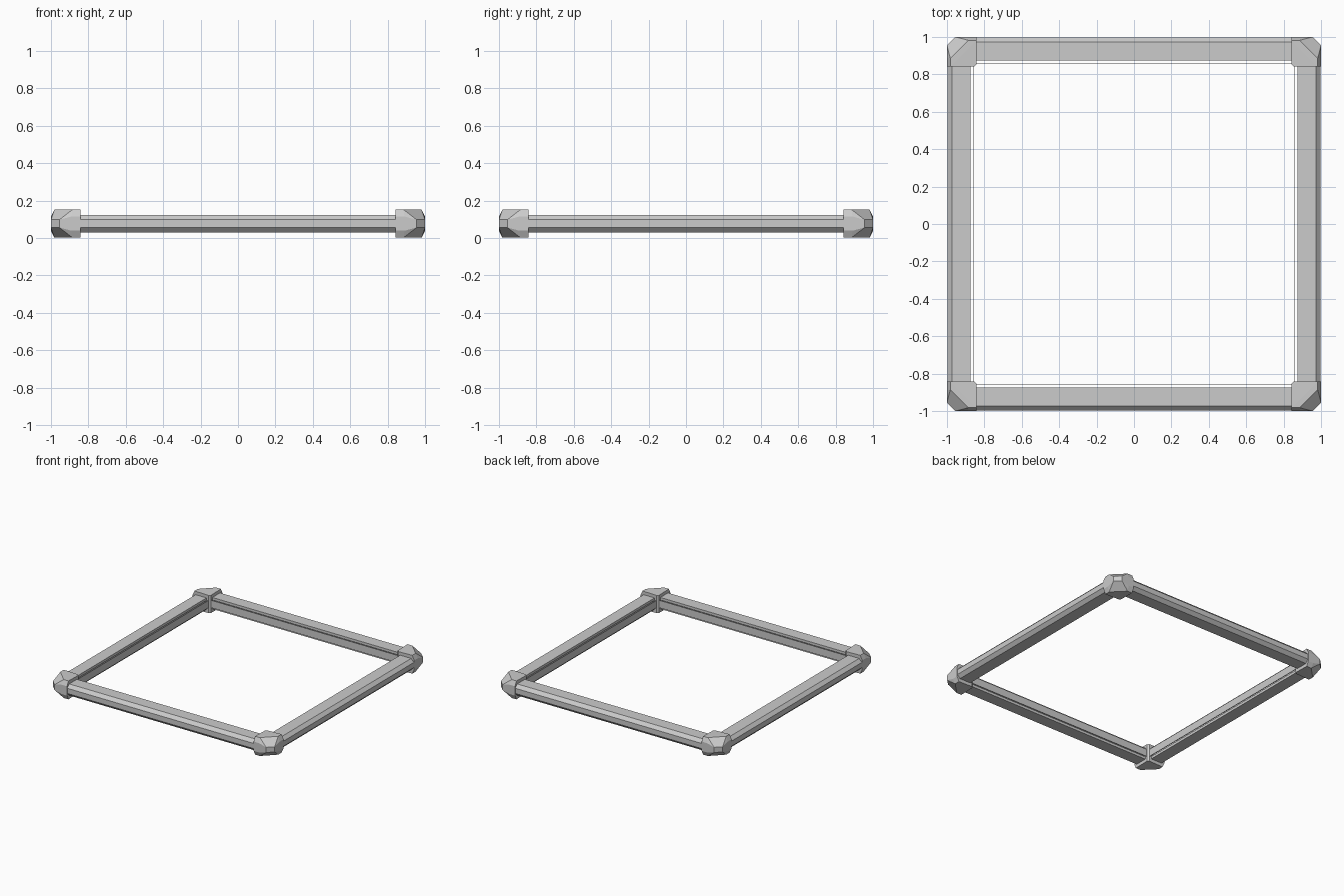
import bpy, bmesh, math
from mathutils import Vector, Matrix

if "Cube" in bpy.data.objects:
    bpy.data.objects.remove(bpy.data.objects["Cube"])

ZC = 0.077   # mid height of the frame
END = 0.158  # length of a corner block


def add_object(name, bm, turn):
    bmesh.ops.recalc_face_normals(bm, faces=bm.faces[:])
    me = bpy.data.meshes.new(name)
    bm.to_mesh(me)
    bm.free()
    ob = bpy.data.objects.new(name, me)
    bpy.context.collection.objects.link(ob)
    me.transform(Matrix.Rotation(turn * math.pi / 2, 4, 'Z'))
    return ob


def extruded(name, profile, half, turn):
    # profile points are (inward distance from outer side, height from mid)
    bm = bmesh.new()
    f = bm.faces.new([bm.verts.new((-half, v - 1, ZC + w)) for v, w in profile])
    r = bmesh.ops.extrude_face_region(bm, geom=[f])
    moved = [g for g in r['geom'] if isinstance(g, bmesh.types.BMVert)]
    bmesh.ops.translate(bm, verts=moved, vec=Vector((2 * half, 0, 0)))
    return add_object(name, bm, turn)


def corner(name, turn):
    # faceted block: half of the points, mirrored on the diagonal and in height
    pts = [(0.045, 0, 0.021), (0.11, 0, 0.038), (0.115, 0.018, 0.075),
           (END, 0, 0.038), (END, 0.018, 0.075), (END, 0.145, 0.072)]
    bm = bmesh.new()
    for u, v, w in pts:
        for a, b in ((u, v), (v, u)):
            for s in (-1, 1):
                bm.verts.new((a - 1, b - 1, ZC + s * w))
    r = bmesh.ops.convex_hull(bm, input=bm.verts[:])
    loose = [v for v in bm.verts if not v.link_faces]
    bmesh.ops.delete(bm, geom=loose, context='VERTS')
    bmesh.ops.dissolve_limit(bm, angle_limit=0.03, verts=bm.verts[:], edges=bm.edges[:])
    return add_object(name, bm, turn)


# Rail section: chamfered outside, grooved inside
rail = [(0.003, -0.021), (0.003, 0.021), (0.028, 0.047), (0.127, 0.047),
        (0.127, 0.026), (0.112, 0.02), (0.112, -0.02), (0.127, -0.026),
        (0.127, -0.047), (0.028, -0.047)]
# Thin inner lip running along the groove
lip = [(0.138, -0.03), (0.138, 0.03), (0.143, 0.03), (0.143, -0.03)]

for i, side in enumerate(("front", "right", "back", "left")):
    extruded(side + "_rail", rail, 1 - END + 0.03, i)
    extruded(side + "_inner_lip", lip, 1 - END + 0.005, i)
    corner("corner_block_" + str(i + 1), i)
